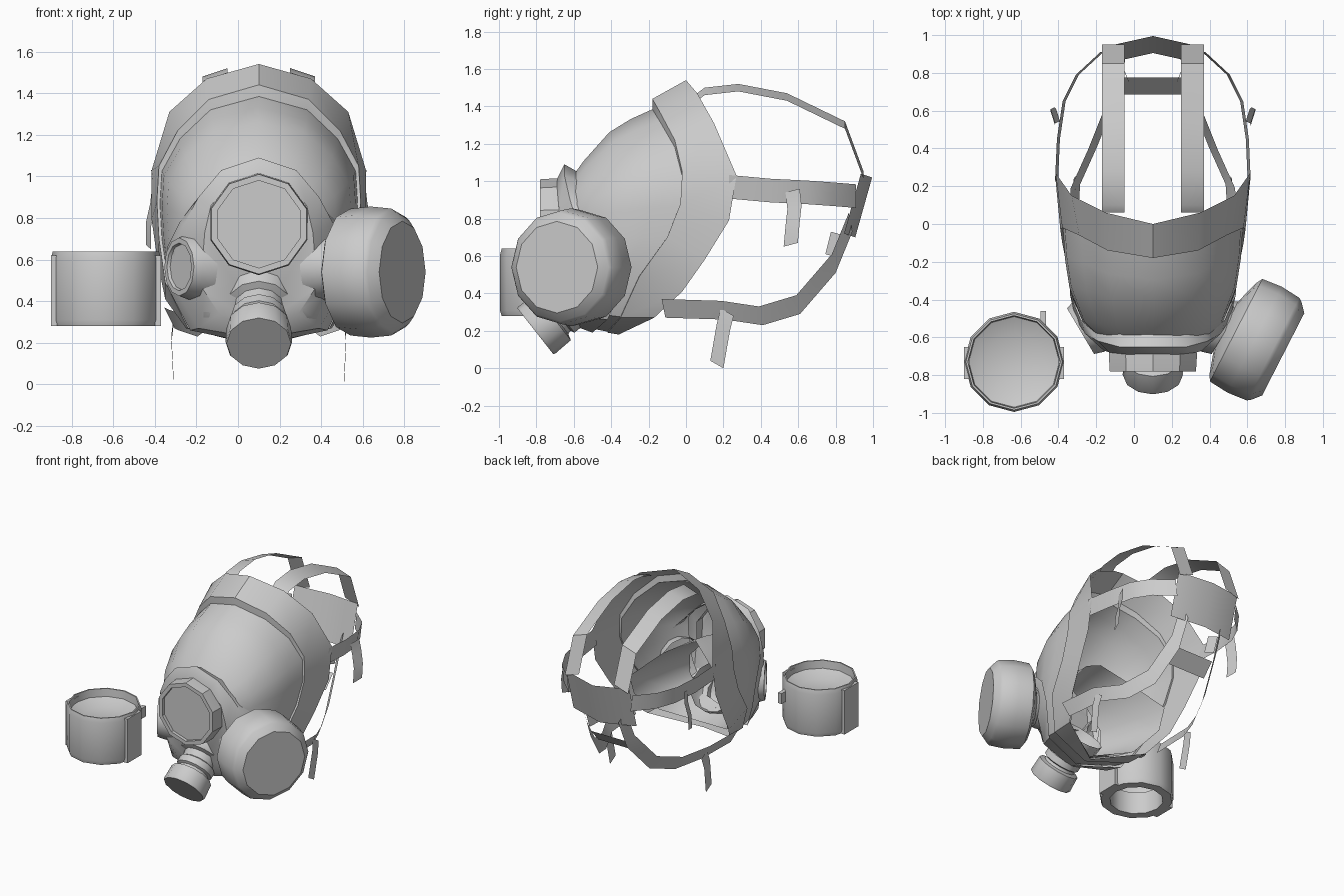
import bpy, bmesh, math
from mathutils import Vector

cube = bpy.data.objects.get("Cube")
if cube:
    bpy.data.objects.remove(cube, do_unlink=True)

CX = 0.1  # symmetry plane of the mask
HEAD = Vector((CX, .1, .75))  # surfaces face away from here

grey = bpy.data.materials.new("light_grey")
grey.use_nodes = True
TONE = (0.6, 0.6, 0.6, 1)
grey.diffuse_color = TONE
grey.node_tree.nodes["Principled BSDF"].inputs["Base Color"].default_value = TONE


def make(name, verts, faces, angle=35):
    mesh = bpy.data.meshes.new(name)
    mesh.from_pydata([tuple(v) for v in verts], [], faces)
    bm = bmesh.new()
    bm.from_mesh(mesh)
    bmesh.ops.recalc_face_normals(bm, faces=bm.faces)
    outward = sum(f.calc_area() * f.normal.dot(f.calc_center_median() - HEAD) for f in bm.faces)
    if outward < 0:
        bmesh.ops.reverse_faces(bm, faces=bm.faces)
    bm.to_mesh(mesh)
    bm.free()
    mesh.materials.append(grey)
    obj = bpy.data.objects.new(name, mesh)
    bpy.context.collection.objects.link(obj)
    bpy.ops.object.select_all(action="DESELECT")
    bpy.context.view_layer.objects.active = obj
    obj.select_set(True)
    bpy.ops.object.shade_smooth_by_angle(angle=math.radians(angle))


def loft(name, rings, cap=False, **kw):
    n = len(rings[0])
    verts = [v for ring in rings for v in ring]
    faces = [(i * n + j, i * n + (j + 1) % n, (i + 1) * n + (j + 1) % n, (i + 1) * n + j)
             for i in range(len(rings) - 1) for j in range(n)]
    if cap:
        faces.append(tuple(range(len(verts) - n, len(verts))))
    make(name, verts, faces, **kw)


def lathe(name, origin, axis, profile, sides):
    """Rings of (distance, radius) along an axis, first vertex at the top."""
    axis = Vector(axis).normalized()
    side = axis.cross(Vector((0, 0, 1)))
    side = side.normalized() if side.length > 0.01 else Vector((1, 0, 0))
    up = side.cross(axis)
    rings = []
    for d, r in profile:
        rings.append([Vector(origin) + axis * d + r * (up * math.cos(a) + side * math.sin(a))
                      for a in (math.tau * k / sides for k in range(sides))])
    loft(name, rings, cap=True)


def strap(name, path, across, mirrored=True):
    """Flat strip: path of (x, y, z) with the half-width vector across."""
    across = Vector(across)
    for s, label in ((1, "left_"), (-1, "right_")) if mirrored else ((1, ""),):
        verts = []
        for p in path:
            for q in (Vector(p) - across, Vector(p) + across):
                verts.append((CX + s * q.x, q.y, q.z))
        faces = [(2 * i, 2 * i + 1, 2 * i + 3, 2 * i + 2) for i in range(len(path) - 1)]
        make(label + name, verts, faces)


def ring(half):
    """Close a half outline of (x, y, z), top to bottom, by mirroring."""
    return ([Vector((CX + x, y, z)) for x, y, z in half]
            + [Vector((CX - x, y, z)) for x, y, z in half[-2:0:-1]])


# Face seal band
rim = [(0, 0, 1.54), (.25, .06, 1.47), (.43, .15, 1.31), (.515, .27, 1.03), (.515, .23, .79),
       (.485, .1, .58), (.45, -.02, .41), (.35, -.17, .27), (0, -.36, .18)]
edge = [(0, -.18, 1.44), (.24, -.14, 1.37), (.39, -.06, 1.22), (.48, -.02, 1.05), (.49, -.03, .88),
        (.48, -.1, .7), (.45, -.25, .49), (.34, -.35, .27), (0, -.42, .19)]
MID = .74


def shrink(half, sx, up, down, fy):
    return [(x * sx, y + (-.64 - y) * fy, MID + (z - MID) * (up if z > MID else down))
            for x, y, z in half]


inset = shrink(edge, .97, .92, .99, 0)
loft("face_seal", [ring(rim), ring(edge), ring(inset)])

# Domed visor and chin
steps = [(1, 1, 1, 0), (.98, .92, .98, .25), (.93, .81, .96, .5), (.78, .57, .89, .8),
         (.62, .45, .8, .92)]
loft("visor_shell", [ring(shrink(inset, *s)) for s in steps], angle=50)

# Raised face piece around the port and cheeks
back = [(0, -.58, 1.05), (.17, -.57, 1), (.28, -.56, .89), (.38, -.51, .78), (.44, -.37, .66),
        (.44, -.32, .47), (.33, -.42, .26), (0, -.5, .19)]
lip = [(0, -.65, 1.09), (.18, -.65, 1.03), (.29, -.62, .9), (.36, -.58, .77), (.41, -.5, .65),
       (.41, -.47, .47), (.29, -.53, .27), (0, -.58, .22)]
nose = [(0, -.69, 1.01), (.14, -.69, .97), (.23, -.68, .86), (.26, -.67, .73), (.27, -.65, .6),
        (.27, -.63, .46), (.19, -.62, .34), (0, -.62, .28)]
loft("face_piece", [ring(back), ring(lip), ring(nose)], cap=True)

# Front port with recessed disc
lathe("port_ring", (CX, 0, .77), (0, -1, 0),
      [(.6, .24), (.7, .245), (.78, .24), (.78, .21), (.755, .21)], 10)

# Outlet valve, pointing forward and down
lathe("outlet_valve", (CX, -.79, .21), (0, -.79, -.62),
      [(-.38, .19), (-.3, .18), (-.26, .16), (-.25, .125), (-.2, .12), (-.19, .135), (-.14, .135),
       (-.13, .115), (-.11, .12), (-.1, .155), (.01, .16), (.02, .155)], 12)

# Cheek ports
for s, label in ((1, "left"), (-1, "right")):
    lathe(label + "_cheek_port", (CX + s * .37, -.56, .565), (s * .86, -.51, 0),
          [(-.1, .17), (-.03, .155), (0, .145), (.015, .14), (.015, .115), (0, .11)], 12)

# Mounted filter
lathe("mounted_filter", (.79, -.69, .54), (.89, -.456, 0),
      [(-.36, .13), (-.34, .14), (-.3, .27), (-.28, .305), (-.17, .315), (-.06, .305), (-.04, .29),
       (0, .245)], 12)

# Inner nose cup, open at the back
cup = [(0, -.25, .9), (.2, -.16, .78), (.4, -.02, .6), (.4, -.08, .44), (.29, -.23, .29), (0, -.37, .21)]
middle = [(x * .88, y * .6 - .24, .56 + (z - .56) * .93) for x, y, z in cup]
front = [(x * .65, -.56, .56 + (z - .56) * .8) for x, y, z in cup]
loft("nose_cup", [ring(cup), ring(middle), ring(front)], angle=80)

# Loose canister: hollow tube with a floor inside
lathe("loose_canister", (-.635, -.73, 0), (0, 0, 1),
      [(.45, .19), (.28, .19), (.28, .255), (.31, .265), (.605, .265), (.64, .255), (.64, .245),
       (.58, .24), (.54, .15)], 12)


def box(name, low, high):
    verts = [(x, y, z) for x in (low[0], high[0]) for y in (low[1], high[1]) for z in (low[2], high[2])]
    make(name, verts, [(0, 1, 3, 2), (4, 5, 7, 6), (0, 1, 5, 4), (2, 3, 7, 6), (0, 2, 6, 4), (1, 3, 7, 5)])


for s, label in ((1, "left"), (-1, "right")):
    ends = sorted((-.635 + s * .235, -.635 + s * .265))
    box(label + "_canister_clip", (ends[0], -.82, .28), (ends[1], -.65, .62))
box("canister_tab", (-.495, -.56, .48), (-.465, -.46, .56))

# Head harness straps
strap("top_strap", [(.21, .06, 1.45), (.21, .1, 1.48), (.21, .28, 1.5), (.21, .54, 1.45),
                    (.21, .85, 1.3), (.21, .95, 1.03)], (.06, 0, -.02))
strap("side_strap", [(.51, .23, .97), (.5, .45, .95), (.47, .65, .94), (.4, .79, .93), (.27, .91, .92)],
      (.008, 0, .063))
strap("side_strap_tail", [(.5, .57, .95), (.51, .58, .86), (.53, .57, .77), (.53, .56, .66)],
      (.012, .038, .01))
strap("lower_strap", [(.43, -.12, .32), (.41, .2, .31), (.32, .4, .28), (.24, .6, .34),
                      (.18, .79, .56), (.17, .88, .78)], (.025, -.01, .05))
strap("lower_strap_tail", [(.41, .22, .3), (.42, .2, .22), (.41, .165, .02)], (0, .035, -.02))

# Back pad, its tails and the cross bar between the lower straps
strap("back_pad", [(-.27, .89, .88), (0, .95, .86), (.27, .89, .88)], (0, .045, .16), False)
strap("pad_tail", [(.15, .81, .72), (.14, .78, .6)], (.015, .035, -.01))
strap("cross_bar", [(-.17, .73, .49), (.17, .73, .49)], (0, .045, .05), False)
